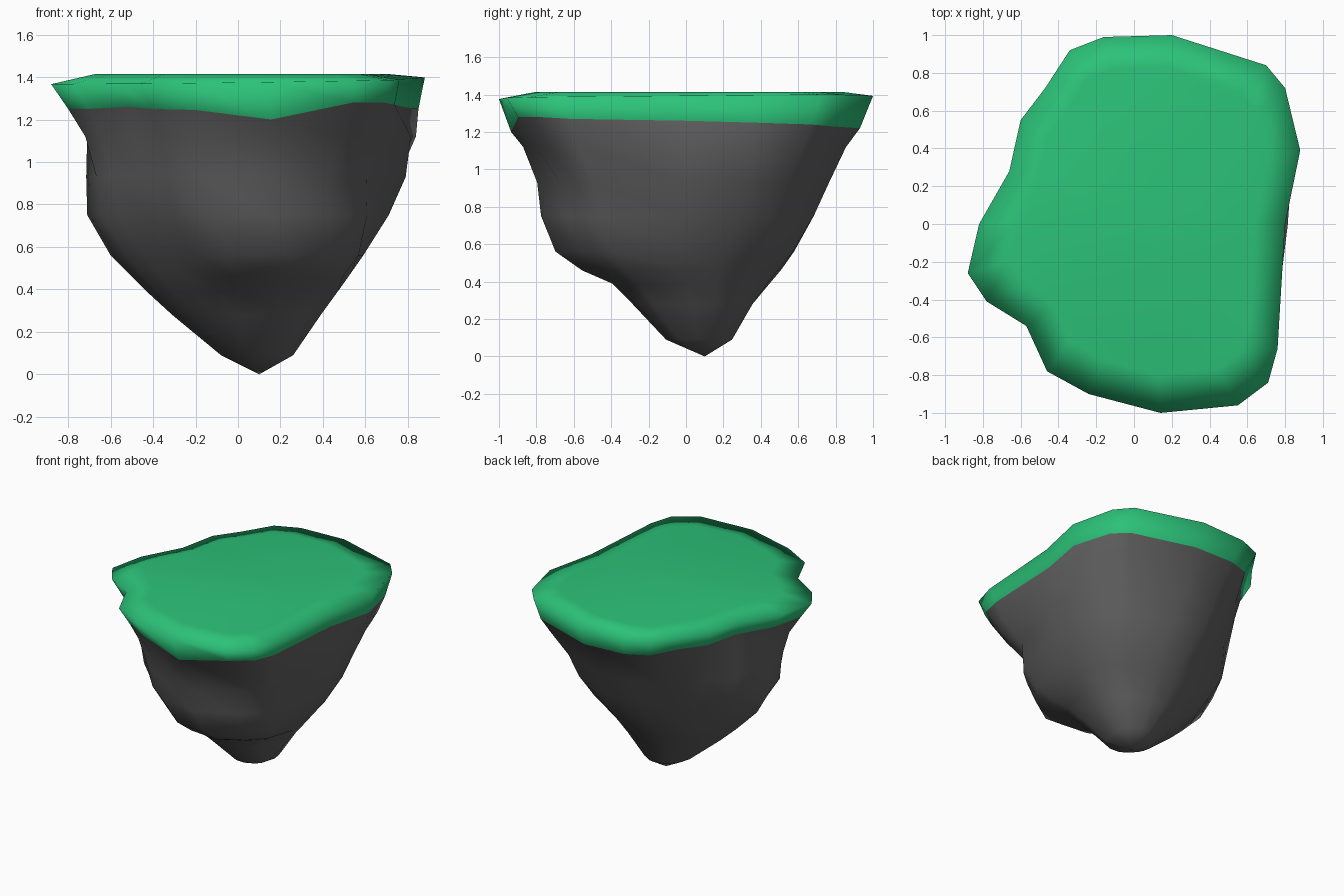
import bpy, math
from mathutils import Vector

if "Cube" in bpy.data.objects:
    bpy.data.objects.remove(bpy.data.objects["Cube"])

# top outline of the island, counter-clockwise
OUTLINE = [(.88, .39), (.80, .72), (.70, .84), (.20, 1.0), (-.16, .99), (-.34, .92), (-.47, .72),
           (-.60, .55), (-.66, .28), (-.82, 0), (-.88, -.26), (-.78, -.41), (-.57, -.54),
           (-.46, -.78), (-.24, -.90), (.14, -1.0), (.55, -.96), (.71, -.84), (.76, -.66), (.80, 0)]
# height of the ragged lower grass edge at each outline point
EDGE_Z = [1.25, 1.24, 1.23, 1.22, 1.23, 1.24, 1.25, 1.25, 1.25, 1.25,
          1.25, 1.25, 1.26, 1.25, 1.245, 1.20, 1.28, 1.28, 1.27, 1.26]
# rock rings: z, centre, radii toward E NE N NW W SW S SE
ROCK = [(.93, (.03, 0), (.76, .82, .77, .65, .745, .69, .81, .76)),
        (.75, (.06, 0), (.65, .72, .69, .61, .77, .67, .79, .73)),
        (.56, (.12, 0), (.47, .55, .59, .56, .72, .58, .72, .60)),
        (.46, (.12, 0), (.40, .46, .51, .53, .62, .51, .57, .50)),
        (.39, (.10, 0), (.37, .42, .45, .47, .53, .43, .40, .39)),
        (.28, (.07, .03), (.32, .34, .33, .33, .38, .31, .32, .31)),
        (.09, (.10, .07), (.16, .17, .18, .17, .18, .17, .18, .17))]


def radius(radii, angle):
    """Smooth periodic interpolation of eight directional radii."""
    t = (angle / (math.pi / 4)) % 8
    i = int(t)
    f = t - i
    f = f * f * (3 - 2 * f) * .5 + f * .5
    return radii[i % 8] * (1 - f) + radii[(i + 1) % 8] * f


def fit(x0, x1, y0, y1, z):
    """Outline stretched to the given extents."""
    zs = z if isinstance(z, list) else [z] * len(OUTLINE)
    return [Vector((x0 + (x + .88) / 1.76 * (x1 - x0), y0 + (y + 1) / 2 * (y1 - y0), h))
            for (x, y), h in zip(OUTLINE, zs)]


def rock_ring(z, centre, radii):
    ring = []
    for x, y in OUTLINE:
        a = math.atan2(y, x)
        r = radius(radii, a)
        ring.append(Vector((centre[0] + r * math.cos(a), centre[1] + r * math.sin(a), z)))
    return ring


def loft(name, rings, cap_top=False, tip=None):
    n = len(OUTLINE)
    verts = [v for ring in rings for v in ring]
    faces = [(k * n + i, (k + 1) * n + i, (k + 1) * n + (i + 1) % n, k * n + (i + 1) % n)
             for k in range(len(rings) - 1) for i in range(n)]
    if cap_top:
        faces.append(tuple(range(n)))
    if tip:
        base = (len(rings) - 1) * n
        verts.append(Vector(tip))
        faces += [(base + i, len(verts) - 1, base + (i + 1) % n) for i in range(n)]
    mesh = bpy.data.meshes.new(name)
    mesh.from_pydata(verts, [], faces)
    mesh.polygons.foreach_set("use_smooth", [True] * len(mesh.polygons))
    ob = bpy.data.objects.new(name, mesh)
    bpy.context.collection.objects.link(ob)
    return ob


def material(name, color):
    m = bpy.data.materials.new(name)
    m.diffuse_color = color
    m.use_nodes = True
    m.node_tree.nodes["Principled BSDF"].inputs["Base Color"].default_value = m.diffuse_color
    return m


# shared seam between grass and rock
seam = fit(-.80, .85, -.935, .93, EDGE_Z)

# grass cap: flat top, wide soft shoulder, undercut edge
rim_z = [1.382 + .015 * x + .008 * y for x, y in OUTLINE]
grass = loft("grass_top", [fit(-.67, .70, -.80, .83, 1.415),
                           fit(-.88, .88, -1, 1, rim_z), seam], cap_top=True)
grass.data.materials.append(material("grass_green", (.025, .54, .19, 1)))

# rock body tapering to a blunt tip, with a bulge at the front
rings = [rock_ring(*r) for r in ROCK]
upper = [a.lerp(b, .5) for a, b in zip(fit(-.735, .85, -.87, .85, 1.12),
                                       rock_ring(1.12, (0, 0), (.85, .95, .86, .74, .74, .72, .88, .88)))]
rock = loft("rock_base", [seam, upper] + rings, tip=(.10, .10, 0))
rock.data.materials.append(material("rock_grey", (.12, .12, .12, 1)))
